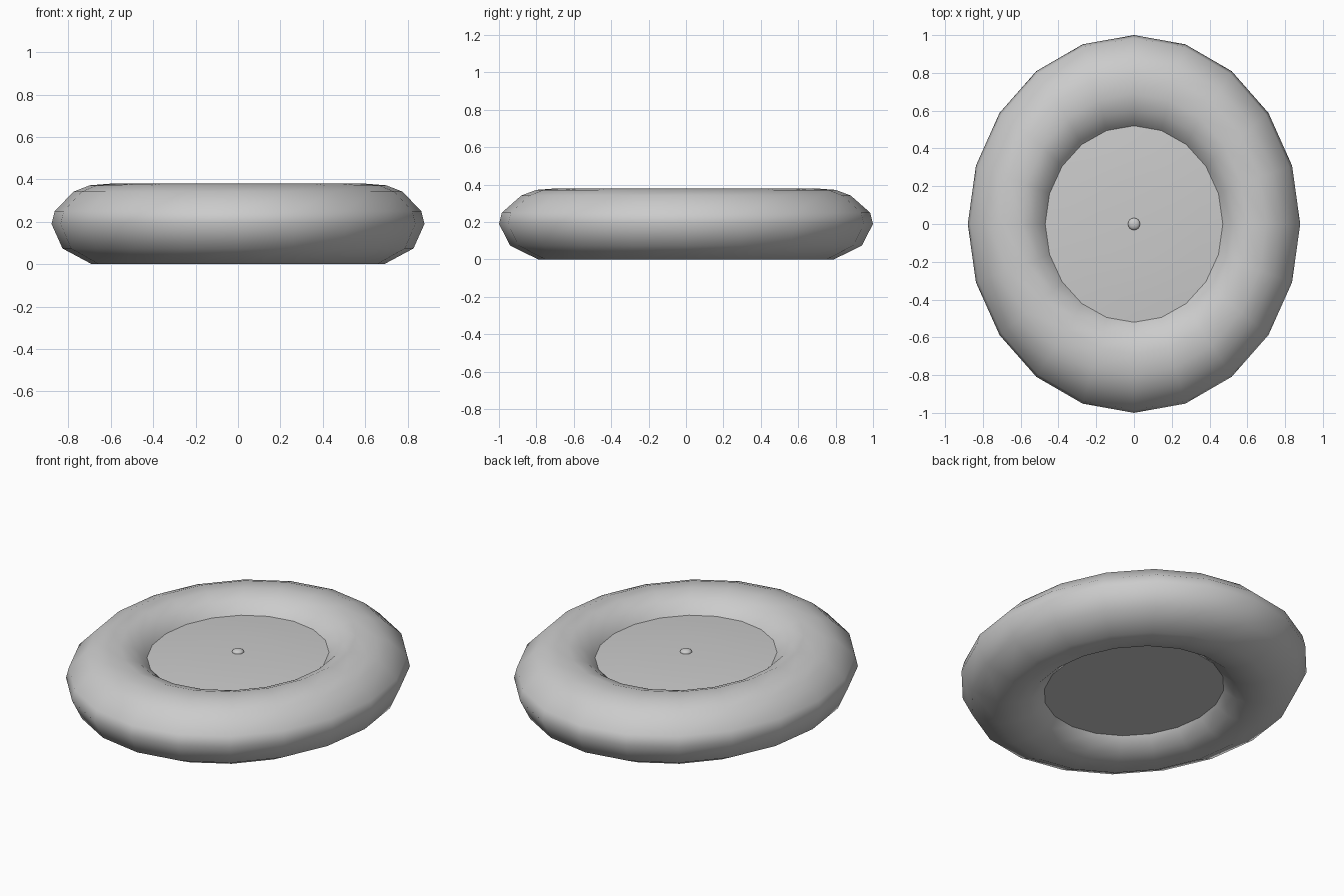
import bpy, bmesh, math

if "Cube" in bpy.data.objects:
    bpy.data.objects.remove(bpy.data.objects["Cube"])

SEGMENTS = 20


def finish(name, bm, angle):
    """Turn a bmesh into a smooth-shaded object."""
    bmesh.ops.recalc_face_normals(bm, faces=bm.faces)
    mesh = bpy.data.meshes.new(name)
    bm.to_mesh(mesh)
    bm.free()
    obj = bpy.data.objects.new(name, mesh)
    bpy.context.collection.objects.link(obj)
    bpy.ops.object.select_all(action='DESELECT')
    obj.select_set(True)
    bpy.context.view_layer.objects.active = obj
    bpy.ops.object.shade_smooth_by_angle(angle=math.radians(angle))
    return obj


def oval_rings(bm, profile):
    """One oval ring per (x radius, y radius, z), bridged in order."""
    rings = []
    for rx, ry, z in profile:
        ring = []
        for i in range(SEGMENTS):
            a = 2 * math.pi * i / SEGMENTS
            ring.append(bm.verts.new((rx * math.cos(a), ry * math.sin(a), z)))
        rings.append(ring)
    return rings


def bridge(bm, a, b):
    for i in range(SEGMENTS):
        j = (i + 1) % SEGMENTS
        bm.faces.new((a[i], a[j], b[j], b[i]))


# Inflated oval tube, closed cross-section
tube_profile = [
    (0.88, 1.00, 0.19), (0.865, 0.985, 0.25), (0.776, 0.88, 0.342),
    (0.70, 0.80, 0.372), (0.60, 0.69, 0.38), (0.53, 0.60, 0.35),
    (0.47, 0.52, 0.29), (0.42, 0.47, 0.19), (0.46, 0.515, 0.08),
    (0.53, 0.60, 0.02), (0.60, 0.69, 0.0), (0.69, 0.79, 0.0),
    (0.828, 0.94, 0.074),
]
bm = bmesh.new()
rings = oval_rings(bm, tube_profile)
for k, ring in enumerate(rings):
    bridge(bm, ring, rings[(k + 1) % len(rings)])
finish("tube_ring", bm, 75)

# Slightly domed floor cushion filling the hole
floor_profile = [
    (0.20, 0.22, 0.307), (0.36, 0.40, 0.30), (0.52, 0.57, 0.286),
    (0.52, 0.57, 0.08),
]
bm = bmesh.new()
rings = oval_rings(bm, floor_profile)
for a, b in zip(rings, rings[1:]):
    bridge(bm, a, b)
top = bm.verts.new((0, 0, 0.31))
for i in range(SEGMENTS):
    bm.faces.new((rings[0][i], rings[0][(i + 1) % SEGMENTS], top))
bm.faces.new(rings[-1])
finish("floor_cushion", bm, 40)

# Small centre button
bm = bmesh.new()
bmesh.ops.create_uvsphere(bm, u_segments=16, v_segments=8, radius=0.032)
bmesh.ops.scale(bm, vec=(1, 1, 0.5), verts=bm.verts)
bmesh.ops.translate(bm, vec=(0, 0, 0.31), verts=bm.verts)
finish("centre_button", bm, 60)
